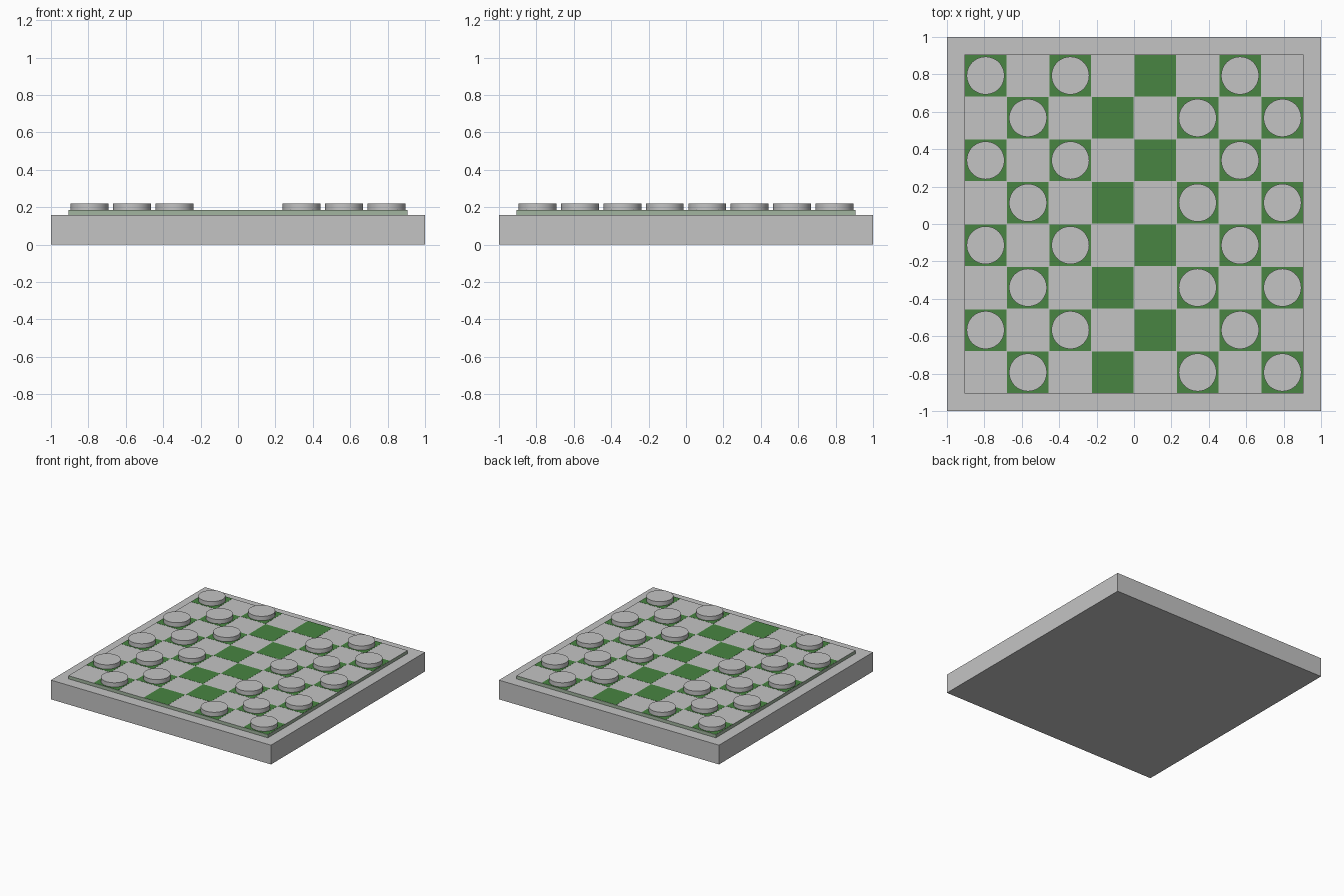
import bpy, bmesh

if "Cube" in bpy.data.objects:
    bpy.data.objects.remove(bpy.data.objects["Cube"])

def material(name, rgb):
    m = bpy.data.materials.new(name)
    m.diffuse_color = (*rgb, 1)
    m.use_nodes = True
    m.node_tree.nodes["Principled BSDF"].inputs["Base Color"].default_value = m.diffuse_color
    return m

grey = material("light grey", (0.55, 0.55, 0.55))
green = material("square green", (0.065, 0.235, 0.054))
edge_green = material("pale edge green", (0.36, 0.46, 0.35))

def box(name, half, z0, z1, mats, x=0, y=0):
    bpy.ops.mesh.primitive_cube_add(size=1, location=(x, y, (z0 + z1) / 2))
    ob = bpy.context.object
    ob.name = name
    ob.scale = (2 * half, 2 * half, z1 - z0)
    bpy.ops.object.transform_apply(location=True, rotation=False, scale=True)
    for m in mats:
        ob.data.materials.append(m)
    return ob

HALF, Z_BASE, Z_BOARD, Z_TOP = 0.907, 0.158, 0.184, 0.22
PITCH = HALF / 4

# base slab
box("base", 1, 0, Z_BASE, [grey])

# raised playing board: grey top, pale green rim
board = box("board", HALF, Z_BASE, Z_BOARD, [grey, edge_green])
for p in board.data.polygons:
    p.material_index = 1 if abs(p.normal.z) < 0.5 else 0

# painted squares, thin plates joined in one mesh
bm = bmesh.new()
spots = []
for row in range(8):
    for col in range(8):
        if (row + col) % 2 == 0:
            continue
        x, y = (col - 3.5) * PITCH, (row - 3.5) * PITCH
        vs = bmesh.ops.create_cube(bm, size=1)["verts"]
        bmesh.ops.scale(bm, vec=(0.222, 0.222, 0.002), verts=vs)
        bmesh.ops.translate(bm, vec=(x, y, Z_BOARD), verts=vs)
        if col not in (3, 4):
            spots.append((x, y))
me = bpy.data.meshes.new("green_squares")
bm.to_mesh(me)
bm.free()
me.materials.append(green)
bpy.context.collection.objects.link(bpy.data.objects.new("green_squares", me))

# round game pieces
for i, (x, y) in enumerate(spots):
    bpy.ops.mesh.primitive_cylinder_add(vertices=48, radius=0.101, depth=Z_TOP - Z_BOARD,
                                        location=(x, y, (Z_TOP + Z_BOARD) / 2))
    piece = bpy.context.object
    piece.name = f"piece_{i + 1}"
    piece.data.materials.append(grey)
    bpy.ops.object.shade_smooth_by_angle()
